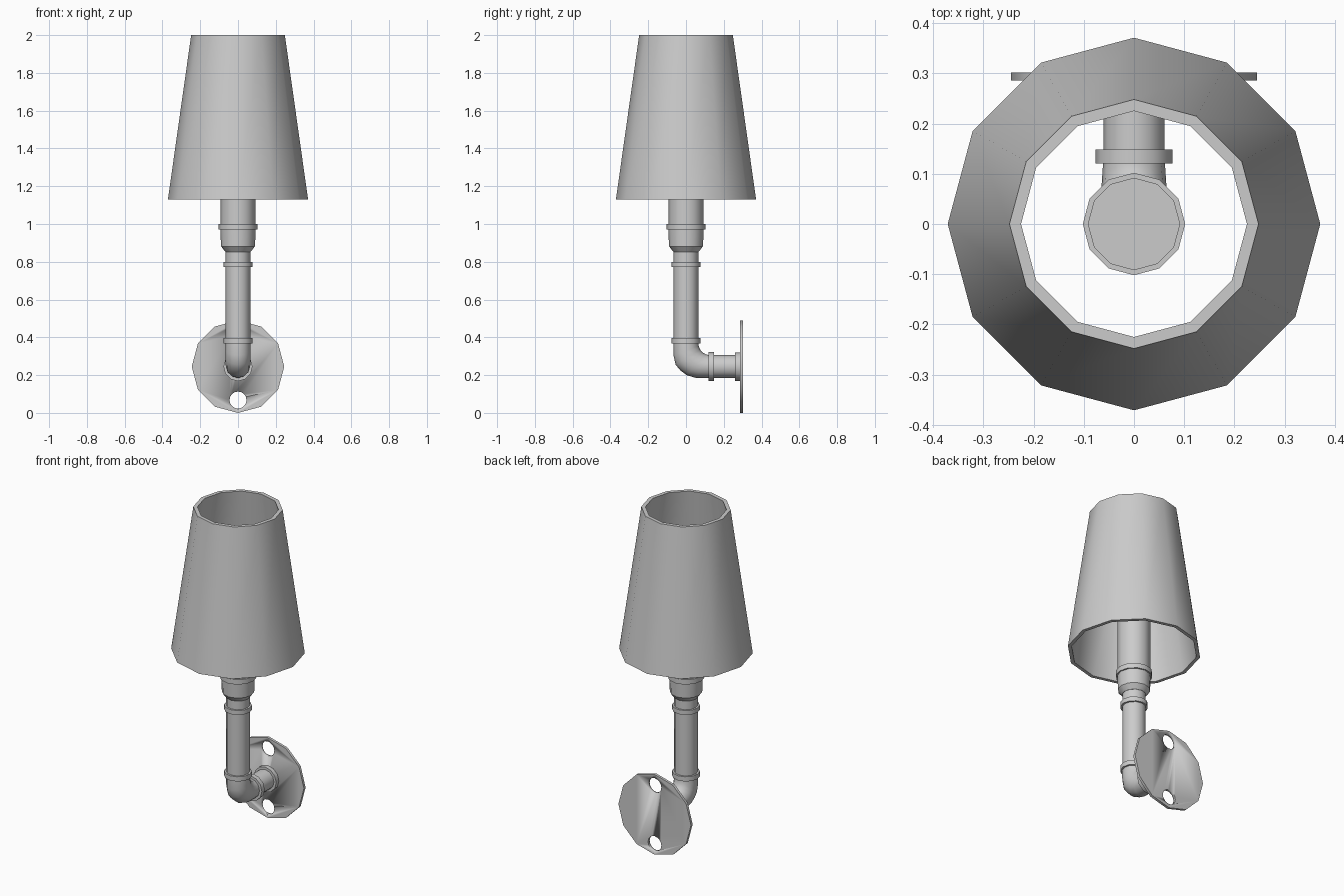
import bpy, bmesh, math
from mathutils import Vector

if "Cube" in bpy.data.objects:
    bpy.data.objects.remove(bpy.data.objects["Cube"])

SIDES = 12
PIPE_Z = 0.245


def finish(bm, name, smooth=True):
    bmesh.ops.recalc_face_normals(bm, faces=bm.faces)
    me = bpy.data.meshes.new(name)
    bm.to_mesh(me)
    bm.free()
    ob = bpy.data.objects.new(name, me)
    bpy.context.collection.objects.link(ob)
    if smooth:
        bpy.ops.object.select_all(action='DESELECT')
        bpy.context.view_layer.objects.active = ob
        ob.select_set(True)
        bpy.ops.object.shade_smooth_by_angle(angle=math.radians(35))
    return ob


def skin(name, rings, closed=False):
    """Bridge rings of points; cap the ends, or join last ring to first."""
    bm = bmesh.new()
    loops = [[bm.verts.new(p) for p in ring] for ring in rings]
    pairs = list(zip(loops, loops[1:]))
    if closed:
        pairs.append((loops[-1], loops[0]))
    else:
        bm.faces.new(loops[0])
        bm.faces.new(loops[-1])
    for a, b in pairs:
        for i in range(len(a)):
            j = (i + 1) % len(a)
            bm.faces.new((a[i], a[j], b[j], b[i]))
    return finish(bm, name)


def lathe(name, profile, axis='Z', z=PIPE_Z, x=0, closed=False, sides=SIDES):
    """Turn (radius, distance) pairs around the z axis or a line along y."""
    rings = []
    for r, d in profile:
        ring = []
        for i in range(sides):
            t = 2 * math.pi * i / sides
            c, s = r * math.cos(t), r * math.sin(t)
            ring.append((c, s, d) if axis == 'Z' else (x + c, d, z + s))
        rings.append(ring)
    return skin(name, rings, closed)


# Hollow tapered shade
lathe("shade", [(0.371, 1.13), (0.248, 2.0), (0.225, 2.0), (0.35, 1.13)], closed=True)

# Upright pipe, flared cup and lamp holder
lathe("upright_pipe", [(0.066, 0.36), (0.066, 0.87)])
lathe("holder_cup", [(0.067, 0.853), (0.09, 0.882), (0.094, 0.985)])
lathe("lamp_holder", [(0.092, 0.98), (0.092, 1.4)])

# Collars on the upright
for name, r, lo, hi in (("lower_collar", 0.077, 0.367, 0.396),
                        ("upper_collar", 0.077, 0.773, 0.80),
                        ("holder_collar", 0.102, 0.97, 1.0)):
    lathe(name, [(r, lo), (r, hi)])

# Elbow: outer and inner bend points in the y-z plane, plus half width
sections = [((-0.066, 0.37), (0.066, 0.37), 0.066),
            ((-0.066, 0.305), (0.067, 0.355), 0.067),
            ((-0.055, 0.255), (0.075, 0.335), 0.067),
            ((-0.031, 0.226), (0.088, 0.32), 0.067),
            ((0.003, 0.20), (0.105, 0.31), 0.066),
            ((0.05, 0.186), (0.12, 0.306), 0.064),
            ((0.13, 0.184), (0.13, 0.306), 0.061)]
rings = []
for outer, inner, w in sections:
    o, n = Vector((0, *outer)), Vector((0, *inner))
    mid, half = (o + n) / 2, (n - o) / 2
    rings.append([mid + half * math.sin(2 * math.pi * i / SIDES)
                  + Vector((w * math.cos(2 * math.pi * i / SIDES), 0, 0))
                  for i in range(SIDES)])
skin("elbow", rings)

# Wall arm and its collars
lathe("wall_arm", [(0.061, 0.125), (0.061, 0.29)], 'Y')
lathe("arm_collar", [(0.077, 0.12), (0.077, 0.148)], 'Y')
lathe("plate_flange", [(0.076, 0.26), (0.076, 0.288)], 'Y')

# Wall plate with two screw holes
plate = lathe("wall_plate", [(0.245, 0.286), (0.245, 0.302)], 'Y')
for z in (0.068, 0.422):
    cutter = lathe("hole_cutter", [(0.045, 0.2), (0.045, 0.4)], 'Y', z=z, sides=16)
    cutter.hide_render = True
    cutter.hide_set(True)
    cut = plate.modifiers.new("screw_hole", 'BOOLEAN')
    cut.operation = 'DIFFERENCE'
    cut.solver = 'EXACT'
    cut.object = cutter
